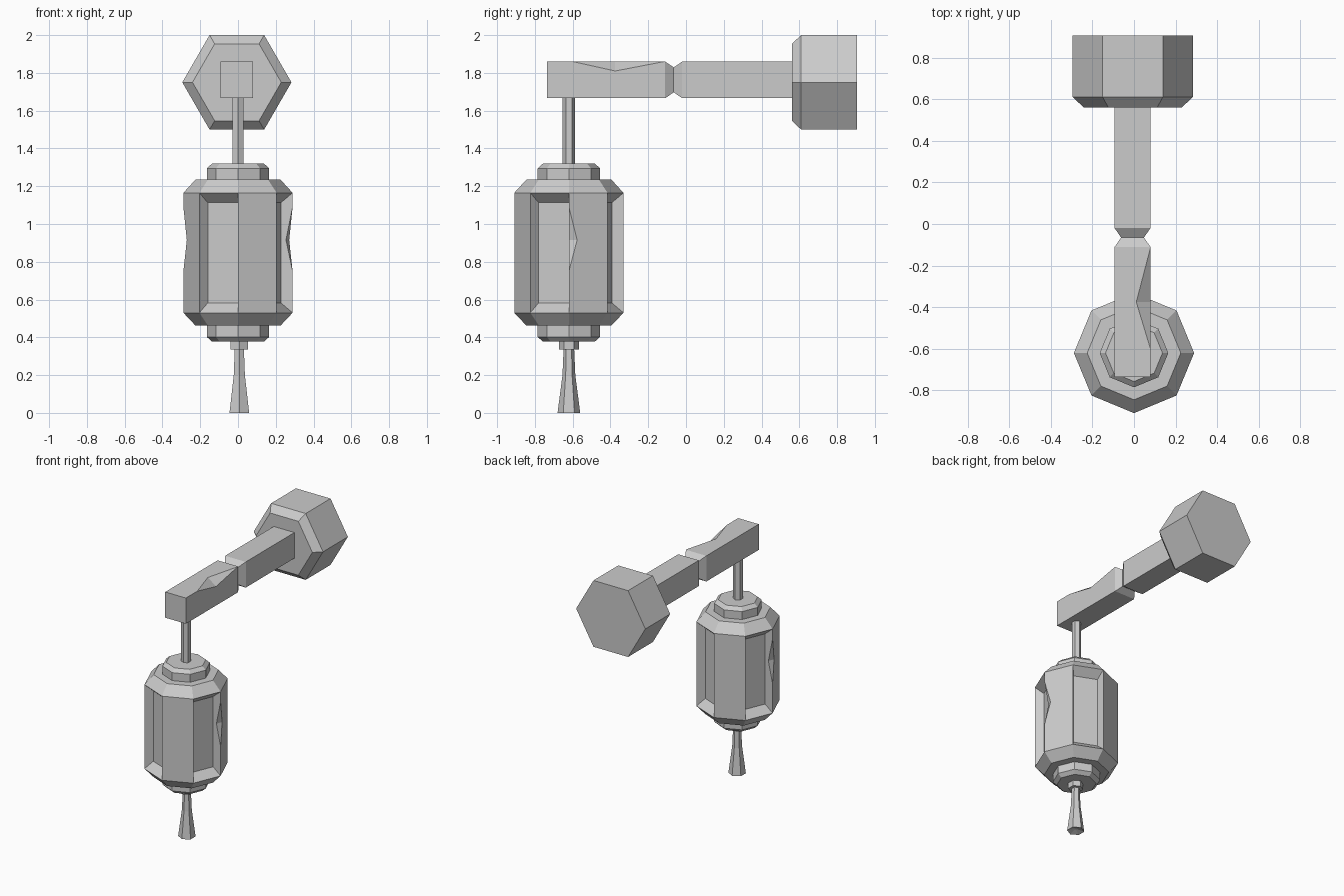
import bpy, bmesh
from math import cos, sin, pi
from mathutils import Vector, Matrix

cube = bpy.data.objects.get("Cube")
if cube:
    bpy.data.objects.remove(cube)

GREY = (0.6, 0.6, 0.6, 1)
mat = bpy.data.materials.new("plain_grey")
mat.use_nodes = True
mat.diffuse_color = GREY
mat.node_tree.nodes["Principled BSDF"].inputs["Base Color"].default_value = GREY

LANTERN = Vector((0, -0.62, 0))


def finish(name, bm):
    bmesh.ops.recalc_face_normals(bm, faces=bm.faces[:])
    mesh = bpy.data.meshes.new(name)
    bm.to_mesh(mesh)
    bm.free()
    mesh.materials.append(mat)
    obj = bpy.data.objects.new(name, mesh)
    bpy.context.collection.objects.link(obj)
    return obj


def loft(rings):
    """Skin closed rings of equal length and cap both ends."""
    bm = bmesh.new()
    loops = [[bm.verts.new(p) for p in ring] for ring in rings]
    for a, b in zip(loops, loops[1:]):
        for i in range(len(a)):
            j = (i + 1) % len(a)
            bm.faces.new((a[i], a[j], b[j], b[i]))
    bm.faces.new(loops[0])
    bm.faces.new(loops[-1])
    bmesh.ops.recalc_face_normals(bm, faces=bm.faces[:])
    bm.normal_update()
    return bm


def lathe(profile, sides, origin, turn=0.0):
    """Faceted turned shape from (radius, height) points."""
    angles = [turn + 2 * pi * i / sides for i in range(sides)]
    return loft([[Vector((r * cos(a), r * sin(a), z)) + origin for a in angles]
                 for r, z in profile])


def chip(bm, edge, axis, low, mid, high, depth):
    """Knock a notch out of an edge; depth(face) is the cut width on each side."""
    v0, v1 = sorted(edge.verts, key=lambda v: v.co[axis])
    points, start = [], v0
    for target in (low, mid, high):
        e = bm.edges.get((start, v1))
        fac = (target - start.co[axis]) / (v1.co[axis] - start.co[axis])
        start = bmesh.utils.edge_split(e, start, fac)[1]
        points.append(start)
    a, m, b = points
    along = (v1.co - v0.co).normalized()
    cuts = []
    for f in list(m.link_faces):
        inward = f.calc_center_median() - m.co
        inward -= along * inward.dot(along)
        q = bm.verts.new(m.co + inward.normalized() * depth(f))
        bm.faces.new([q if v is m else v for v in f.verts])
        cuts.append(q)
    bm.verts.remove(m)
    bm.faces.new((a, cuts[0], cuts[1]))
    bm.faces.new((b, cuts[1], cuts[0]))


# Hexagonal wall mount, chamfered toward the arm
bm = lathe([(0.235, 0.56), (0.289, 0.61), (0.289, 0.906)], 6, Vector())
bmesh.ops.transform(bm, verts=bm.verts[:],
                    matrix=Matrix.Translation((-0.006, 0, 1.75)) @ Matrix.Rotation(-pi / 2, 4, "X"))
finish("wall_mount", bm)

# Square arm with a groove around it and a chipped top edge
def arm_ring(y, inset):
    x, z = 0.086 - inset, 0.097 - inset
    return [(sx * x - 0.007, y, 1.763 + sz * z)
            for sx, sz in ((-1, -1), (1, -1), (1, 1), (-1, 1))]


bm = loft([arm_ring(*s) for s in ((-0.735, 0), (-0.11, 0), (-0.065, 0.031), (-0.02, 0), (0.58, 0))])
edge = max((e for e in bm.edges if abs(e.verts[0].co.y - e.verts[1].co.y) > 0.1
            and max(v.co.y for v in e.verts) < -0.1),
           key=lambda e: sum(v.co.x + v.co.z for v in e.verts))
chip(bm, edge, 1, -0.6, -0.375, -0.115, lambda f: 0.068 if f.normal.z > 0.5 else 0.05)
finish("arm", bm)

# Hanging cord
finish("cord", lathe([(0.033, 1.30), (0.033, 1.68)], 6, LANTERN, pi / 6))

# Octagonal lantern body
bm = lathe([(0.225, 0.462), (0.289, 0.53), (0.289, 1.165), (0.225, 1.235)], 8, LANTERN)

# Recessed windows on every other side
sides = [f for f in bm.faces if abs(f.normal.z) < 0.1]
windows = [f for f in sides if f.normal.x * f.normal.y * (abs(f.normal.x) - abs(f.normal.y)) < 0]
for f in bmesh.ops.extrude_discrete_faces(bm, faces=windows)["faces"]:
    f.normal_update()
    normal, c = f.normal.copy(), f.calc_center_median()
    for v in f.verts:
        d = v.co - c
        v.co = c + Vector((d.x * 0.78, d.y * 0.78, d.z * 0.835)) - normal * 0.057

# Chips on the two outermost upright corners
for side in (-1, 1):
    corner = [e for e in bm.edges
              if all(abs(v.co.x - side * 0.289) < 0.001 for v in e.verts)][0]
    chip(bm, corner, 2, 0.75, 0.915, 1.09,
         lambda f: 0.047 if f.calc_area() > 0.08 else 0.035)
finish("lantern_body", bm)

# Stepped collars above and below the body
collar = [(0.165, -0.01), (0.165, 0.06), (0.137, 0.085)]
finish("top_collar", lathe([(r, 1.235 + h) for r, h in collar], 8, LANTERN))
finish("bottom_collar", lathe([(r, 0.462 - h) for r, h in collar], 8, LANTERN))

# Knot and flared tassel
tail = LANTERN + Vector((0.007, 0, 0))
finish("tassel_knot", lathe([(0.053, 0.335), (0.053, 0.385)], 6, tail, pi / 6))
finish("tassel", lathe([(0.028, 0.34), (0.034, 0.2), (0.06, 0.0), (0.01, 0.015)], 6, tail, pi / 6))
